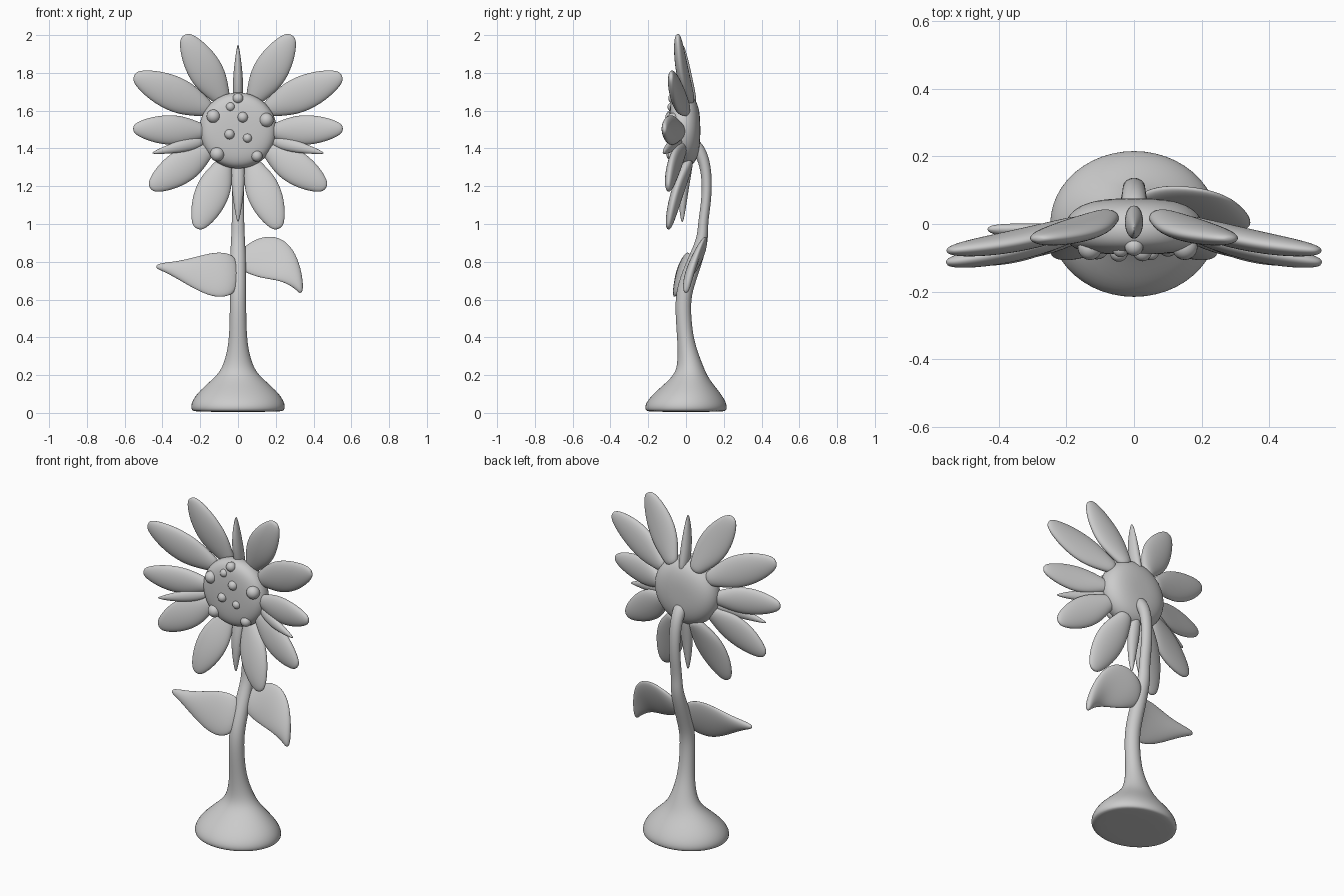
import bpy, math
from mathutils import Vector as V

if "Cube" in bpy.data.objects:
    bpy.data.objects.remove(bpy.data.objects["Cube"])

N = 12


def loft(name, sections, levels=2):
    """Skin elliptical rings given as (centre, half-axis a, half-axis b)."""
    verts, faces = [], []
    for c, a, b in sections:
        for i in range(N):
            t = 2 * math.pi * i / N
            verts.append(c + a * math.cos(t) + b * math.sin(t))
    for s in range(len(sections) - 1):
        for i in range(N):
            j = (i + 1) % N
            faces.append((s*N + i, s*N + j, (s+1)*N + j, (s+1)*N + i))
    faces.append(tuple(reversed(range(N))))
    faces.append(tuple(range(len(verts) - N, len(verts))))
    me = bpy.data.meshes.new(name)
    me.from_pydata(verts, [], faces)
    ob = bpy.data.objects.new(name, me)
    bpy.context.collection.objects.link(ob)
    bpy.context.view_layer.objects.active = ob
    bpy.ops.object.select_all(action='DESELECT')
    ob.select_set(True)
    bpy.ops.object.mode_set(mode='EDIT')
    bpy.ops.mesh.select_all(action='SELECT')
    bpy.ops.mesh.normals_make_consistent(inside=False)
    bpy.ops.object.mode_set(mode='OBJECT')
    bpy.ops.object.shade_smooth()
    m = ob.modifiers.new("smooth", 'SUBSURF')
    m.levels = m.render_levels = levels
    return ob


# Mound and curved stem: y, z, half width x, half width across
path = [(0, .005, .235, .205), (0, .012, .258, .225), (0, .045, .262, .228),
        (.005, .10, .232, .19), (.018, .17, .15, .115), (.025, .22, .095, .08),
        (.012, .30, .065, .058), (-.005, .40, .047, .043), (-.02, .58, .045, .043),
        (.0, .68, .045, .045), (.045, .80, .045, .042), (.09, .92, .038, .032),
        (.088, 1.0, .034, .027), (.108, 1.12, .034, .027), (.112, 1.24, .034, .028),
        (.095, 1.34, .036, .032), (.065, 1.40, .04, .036), (.02, 1.44, .04, .036)]
secs = []
for i, (y, z, rx, ry) in enumerate(path):
    p, q = path[max(i-1, 0)], path[min(i+1, len(path)-1)]
    d = V((0, q[0]-p[0], q[1]-p[1])).normalized() if i > 5 else V((0, 0, 1))
    secs.append((V((0, y, z)), V((rx, 0, 0)), d.cross(V((1, 0, 0))) * ry))
loft("stem_and_mound", secs)

# Flower head: shallow cushion turned about y
head = [(.076, .05), (.07, .12), (.05, .18), (.01, .215), (-.035, .217),
        (-.07, .195), (-.086, .14), (-.09, .05)]
loft("flower_head", [(V((0, y, 1.495)), V((r, 0, 0)), V((0, 0, r * .98))) for y, r in head])

# Seed bumps: x, z, radius
for x, z, r in [(0, 1.665, .028), (-.13, 1.57, .036), (.025, 1.565, .028),
                (.15, 1.55, .038), (-.045, 1.475, .027), (.05, 1.455, .024),
                (-.11, 1.37, .038), (.1, 1.36, .03), (-.04, 1.62, .024)]:
    y = -.086 + .025 * (math.hypot(x, z - 1.495) / .19) ** 2
    bpy.ops.mesh.primitive_uv_sphere_add(segments=20, ring_count=12, radius=r, location=(x, y, z))
    bpy.context.object.name = "seed"
    bpy.ops.object.shade_smooth()

# Petals: swept between base and tip with a rounded width profile
BROAD = [(0, .4, .7), (.12, .62, .9), (.32, .98, 1), (.52, 1.05, 1),
         (.72, .9, .9), (.88, .63, .7), (.97, .38, .45), (1, .15, .2)]
SLIM = [(0, .7, .8), (.2, 1.05, 1), (.45, 1, 1), (.7, .7, .8), (.9, .35, .45), (1, .1, .15)]


def petal(name, base, tip, half, thick, profile, bow=.012):
    base, tip = V(base), V(tip)
    d = (tip - base).normalized()
    w = d.cross(V((0, 1, 0))).normalized()
    n = w.cross(d)
    loft(name, [(base.lerp(tip, t) + V((0, -bow * math.sin(math.pi * t), 0)),
                 w * half * f, n * thick * g) for t, f, g in profile])


for side, s in (("right", 1), ("left", -1)):
    for i, (bx, by, bz, tx, ty, tz, h) in enumerate([
            (.07, .025, 1.64, .285, -.045, 2.0, .093),
            (.14, .005, 1.60, .55, -.08, 1.785, .094),
            (.16, -.02, 1.49, .555, -.115, 1.505, .080),
            (.14, -.015, 1.41, .465, -.095, 1.19, .090),
            (.065, .02, 1.34, .215, -.095, .975, .092)]):
        petal(f"petal_{side}_{i+1}", (s*bx, by, bz), (s*tx, ty, tz), h, .034, BROAD)
    petal(f"small_petal_{side}", (s*.18, -.03, 1.44), (s*.455, -.12, 1.375), .034, .022, SLIM)
petal("small_petal_top", (0, .03, 1.62), (0, -.02, 1.95), .028, .04, SLIM)
petal("small_petal_bottom", (0, .02, 1.36), (0, -.02, 1.01), .036, .028, SLIM)


# Leaves: sections through upper and lower edge points
def leaf(name, edges, thick):
    secs = []
    mids = [(V(a) + V(b)) / 2 for a, b in edges]
    for i, (a, b) in enumerate(edges):
        d = mids[min(i+1, len(mids)-1)] - mids[max(i-1, 0)]
        w = (V(a) - V(b)) / 2
        k = (.8, 1)[0 < i < len(edges) - 2] if i < len(edges) - 1 else .35
        secs.append((mids[i], w * 1.04, d.cross(w).normalized() * thick * k))
    loft(name, secs)


leaf("leaf_left", [((0, .03, .82), (0, -.03, .65)),
                   ((-.06, .015, .85), (-.05, -.06, .615)),
                   ((-.13, .005, .85), (-.13, -.065, .61)),
                   ((-.21, -.005, .83), (-.23, -.055, .655)),
                   ((-.30, -.01, .805), (-.32, -.04, .71)),
                   ((-.39, -.01, .795), (-.395, -.025, .75)),
                   ((-.435, -.012, .785), (-.435, -.018, .765))], .024)
leaf("leaf_right", [((.01, .08, .86), (.01, .04, .76)),
                    ((.06, .105, .90), (.06, .03, .735)),
                    ((.13, .11, .935), (.12, .02, .715)),
                    ((.22, .10, .935), (.185, .005, .705)),
                    ((.295, .07, .87), (.235, -.005, .695)),
                    ((.335, .03, .76), (.285, -.005, .67)),
                    ((.345, .01, .675), (.315, -.005, .645)),
                    ((.341, .003, .64), (.328, -.003, .632))], .024)
